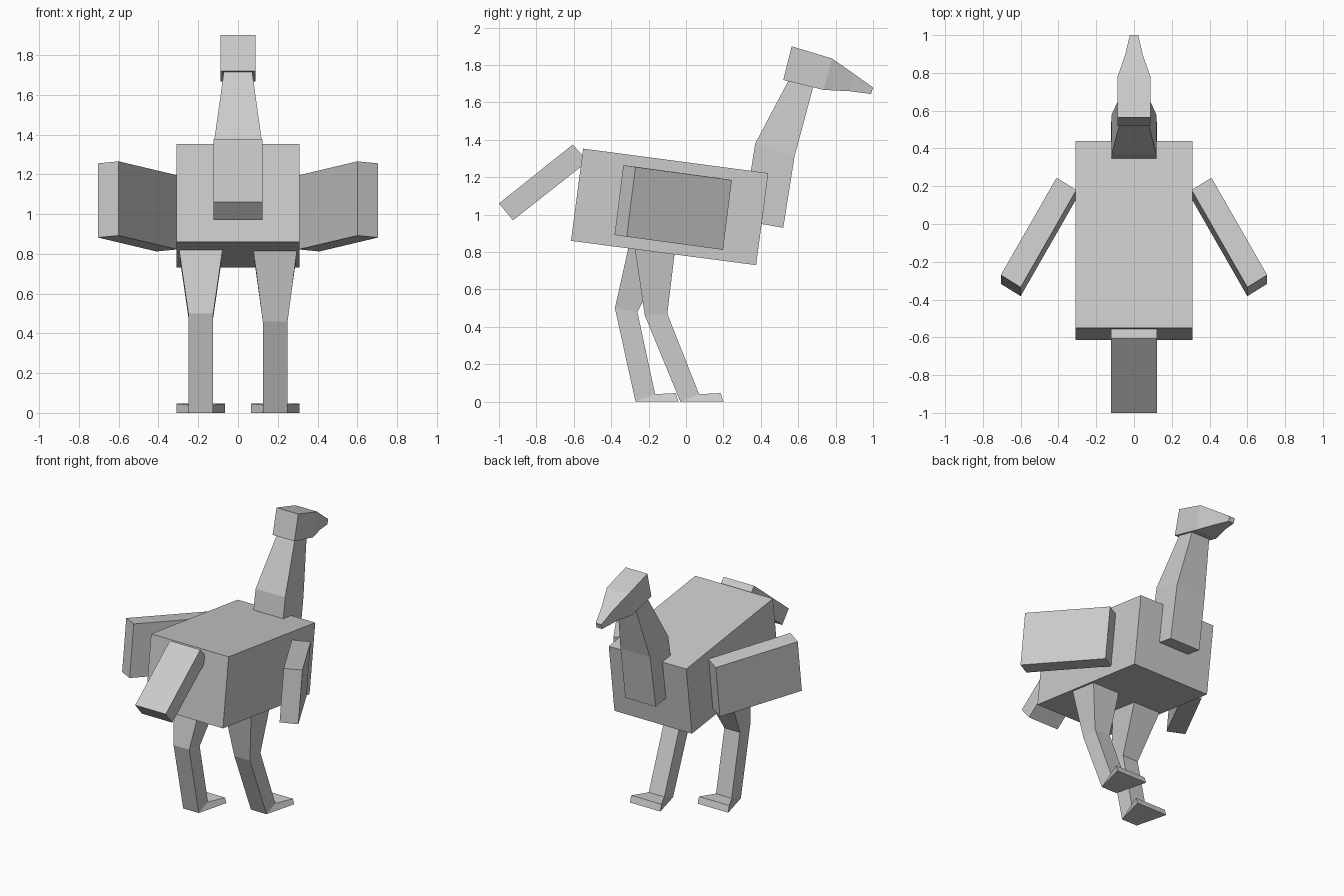
import bpy
import bmesh
from mathutils import Vector

if "Cube" in bpy.data.objects:
    bpy.data.objects.remove(bpy.data.objects["Cube"], do_unlink=True)

# One plain grey for the whole bird
grey = bpy.data.materials.new("plain_grey")
grey.use_nodes = True
colour = (0.6, 0.6, 0.6, 1)
grey.diffuse_color = colour
grey.node_tree.nodes["Principled BSDF"].inputs["Base Color"].default_value = colour


def finish(name, bm):
    bmesh.ops.recalc_face_normals(bm, faces=bm.faces)
    mesh = bpy.data.meshes.new(name)
    bm.to_mesh(mesh)
    bm.free()
    mesh.materials.append(grey)
    obj = bpy.data.objects.new(name, mesh)
    bpy.context.collection.objects.link(obj)
    return obj


def loft(name, rings, x=0, dy=0):
    """Join four-cornered rings, each (first y,z), (second y,z), half width."""
    bm = bmesh.new()
    loops = []
    for a, b, w in rings:
        corners = [(-w, a), (w, a), (w, b), (-w, b)]
        loops.append([bm.verts.new((x + s, p[0] + dy, p[1])) for s, p in corners])
    for low, high in zip(loops, loops[1:]):
        for i in range(4):
            j = (i + 1) % 4
            bm.faces.new((low[i], low[j], high[j], high[i]))
    bm.faces.new(loops[0])
    bm.faces.new(loops[-1])
    return finish(name, bm)


def slab(name, corner, *edges):
    """Box spanned by three edge vectors from one corner."""
    bm = bmesh.new()
    bmesh.ops.create_cube(bm, size=1)
    for v in bm.verts:
        share = [c + 0.5 for c in v.co]
        v.co = Vector(corner)
        for t, e in zip(share, edges):
            v.co += t * Vector(e)
    return finish(name, bm)


# Tilted body and drooping tail
loft("body", [((-0.615, 0.86), (-0.55, 1.353), 0.31),
              ((0.375, 0.73), (0.44, 1.222), 0.31)])
loft("tail", [((-0.925, 0.97), (-1.0, 1.06), 0.122),
              ((-0.525, 1.285), (-0.605, 1.375), 0.122)])

# Neck with a kink above the chest
loft("neck", [((0.305, 0.967), (0.52, 0.93), 0.122),
              ((0.37, 1.38), (0.58, 1.31), 0.118),
              ((0.56, 1.74), (0.69, 1.72), 0.068)])

# Head narrowing into the beak
loft("head", [((0.52, 1.72), (0.565, 1.9), 0.087),
              ((0.735, 1.667), (0.78, 1.835), 0.087),
              ((0.875, 1.66), (0.895, 1.755), 0.047),
              ((0.99, 1.645), (1.0, 1.68), 0.022)])

# Wings splayed backwards, mirrored across the body
wing = slab("wings", (0.305, 0.18, 1.195),
            (0.105, 0.065, -0.01), (0.295, -0.515, 0.07), (0, -0.047, -0.373))
mirror = wing.modifiers.new("mirror", "MIRROR")
mirror.use_axis[0] = True

# Legs in mid stride
ankle = 0.0625
loft("left_leg", [((-0.28, 0.86), (-0.055, 0.84), 0.115),
                  ((-0.22, 0.46), (-0.1, 0.47), ankle),
                  ((-0.03, 0), (0.07, 0.04), ankle)], 0.187)
loft("right_leg", [((-0.3, 0.86), (-0.065, 0.84), 0.115),
                   ((-0.38, 0.5), (-0.26, 0.48), ankle),
                   ((-0.27, 0), (-0.165, 0.04), ankle)], -0.187)

# Flat feet flaring towards the toes
for side, x, dy in (("left", 0.187, 0), ("right", -0.187, -0.24)):
    loft(side + "_foot", [((-0.03, 0), (0.07, 0.04), ankle),
                          ((0.2, 0), (0.185, 0.046), 0.122)], x, dy)
